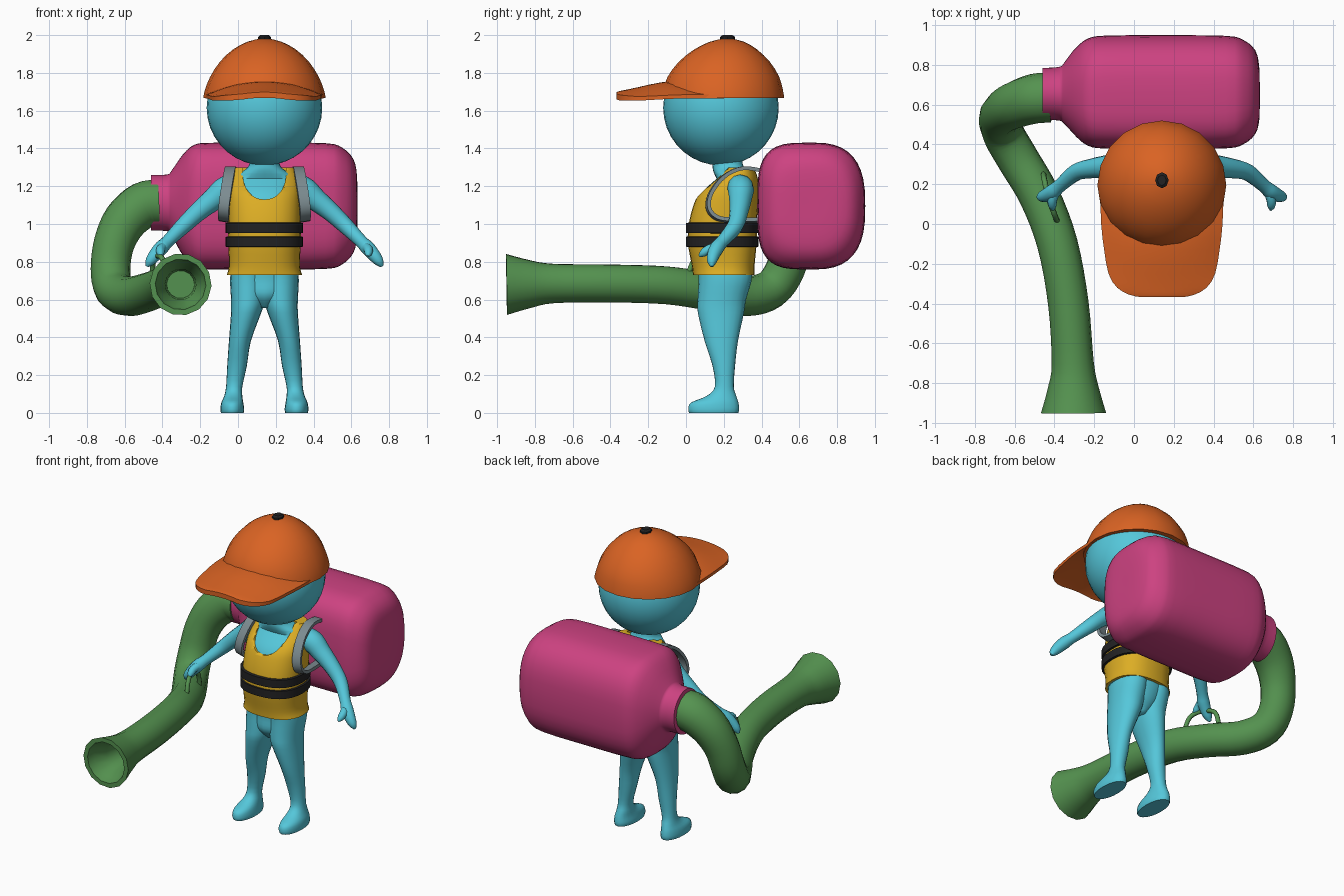
import bpy, bmesh, math
from mathutils import Vector

CX = 0.14  # body centre line


def material(name, rgb):
    m = bpy.data.materials.new(name)
    m.diffuse_color = (*rgb, 1)
    return m


SKIN = material("cyan_skin", (0.09, 0.57, 0.70))
ORANGE = material("orange", (0.70, 0.125, 0.017))
PINK = material("pink", (0.61, 0.055, 0.22))
GREEN = material("green", (0.09, 0.29, 0.08))
YELLOW = material("yellow", (0.72, 0.42, 0.018))
BLACK = material("black", (0.016, 0.016, 0.017))
GREY = material("grey", (0.20, 0.26, 0.28))


def smooth(rows, k=4):
    """Catmull-Rom resampling of rows of numbers."""
    out = []
    for i in range(len(rows) - 1):
        p0, p1, p2, p3 = (rows[max(i - 1, 0)], rows[i], rows[i + 1],
                          rows[min(i + 2, len(rows) - 1)])
        for s in range(k):
            t = s / k
            out.append(tuple(
                0.5 * (2 * b + (c - a) * t + (2 * a - 5 * b + 4 * c - d) * t * t
                       + (3 * b - a - 3 * c + d) * t ** 3)
                for a, b, c, d in zip(p0, p1, p2, p3)))
    return out + [tuple(rows[-1])]


def oval(c, u, v, a, b, n=2, sides=20, n2=None, phase=0.0):
    """Superellipse ring; n2 is the exponent on the +u half."""
    ring = []
    for i in range(sides):
        t = 2 * math.pi * i / sides + phase
        x, y = math.cos(t), math.sin(t)
        e = 2 / (n2 if n2 and x > 0 else n)
        ring.append(Vector(c) + Vector(u) * math.copysign(abs(x) ** e, x) * a
                    + Vector(v) * math.copysign(abs(y) ** e, y) * b)
    return ring


def loft(name, rings, mat, offset=0.0, mirror=False, angle=50):
    bm = bmesh.new()
    vs = [[bm.verts.new(p) for p in r] for r in rings]
    n = len(vs[0])
    for r, s in zip(vs, vs[1:]):
        for i in range(n):
            bm.faces.new((r[i], r[(i + 1) % n], s[(i + 1) % n], s[i]))
    bm.faces.new(vs[0])
    bm.faces.new(vs[-1])
    bmesh.ops.recalc_face_normals(bm, faces=bm.faces)
    me = bpy.data.meshes.new(name)
    bm.to_mesh(me)
    bm.free()
    me.materials.append(mat)
    ob = bpy.data.objects.new(name, me)
    bpy.context.collection.objects.link(ob)
    ob.location.x = offset
    bpy.ops.object.select_all(action='DESELECT')
    ob.select_set(True)
    bpy.context.view_layer.objects.active = ob
    bpy.ops.object.shade_smooth_by_angle(angle=math.radians(angle))
    if mirror:
        ob.modifiers.new("Mirror", 'MIRROR')
    return ob


X, Y, Z = (1, 0, 0), (0, 1, 0), (0, 0, 1)


def stack(rows, n=2, sides=20, grow=0.0):
    """Horizontal rings from rows of (x, y, z, rx, ry)."""
    return [oval(r[:3], X, Y, r[3] + grow, r[4] + grow, n, sides) for r in rows]


def sweep(rows, side, sides=12, phase=0.0):
    """Rings along a path of (x, y, z, a, b)."""
    pts = [Vector(r[:3]) for r in rows]
    u, rings = Vector(side), []
    for i, r in enumerate(rows):
        t = (pts[min(i + 1, len(pts) - 1)] - pts[max(i - 1, 0)]).normalized()
        u = (u - t * u.dot(t)).normalized()
        rings.append(oval(r[:3], u, t.cross(u), r[3], r[4], 2, sides, None, phase))
    return rings


def round_rows(rows):
    return smooth([(*r, r[3]) for r in rows])


# Head
head = [(0, 0.185, 1.615 - 0.305 * math.cos(math.pi * i / 18),
         0.306 * math.sin(math.pi * i / 18), 0.306 * math.sin(math.pi * i / 18))
        for i in range(18)]
head[0] = (0, 0.185, 1.31, 0.004, 0.004)
loft("head", stack(head, sides=32), SKIN, CX)

# Legs with feet, and hips
leg = [(0.08, 0.205, 0.76, 0.097, 0.14), (0.085, 0.207, 0.70, 0.097, 0.14),
       (0.087, 0.19, 0.6, 0.09, 0.128), (0.097, 0.185, 0.53, 0.08, 0.122),
       (0.13, 0.187, 0.38, 0.058, 0.088), (0.145, 0.2, 0.25, 0.052, 0.06),
       (0.16, 0.203, 0.14, 0.043, 0.05), (0.165, 0.188, 0.09, 0.048, 0.078),
       (0.17, 0.152, 0.055, 0.058, 0.125), (0.17, 0.147, 0.02, 0.063, 0.135),
       (0.17, 0.147, 0.0, 0.06, 0.13)]
loft("leg", stack(smooth(leg, 3), 2.1), SKIN, CX, True)
loft("hips", stack(smooth([(0, 0.19, 0.555, 0.03, 0.07), (0, 0.19, 0.62, 0.12, 0.122),
                           (0, 0.205, 0.70, 0.165, 0.137), (0, 0.205, 0.76, 0.17, 0.14)])),
     SKIN, CX)

# Chest and neck under the vest
vest_rows = [(0, 0.2, 0.73, 0.2, 0.163), (0, 0.197, 0.78, 0.188, 0.166),
             (0, 0.192, 0.9, 0.192, 0.182), (0, 0.195, 1.0, 0.192, 0.18),
             (0, 0.21, 1.1, 0.192, 0.17), (0, 0.228, 1.17, 0.19, 0.153),
             (0, 0.265, 1.24, 0.182, 0.115), (0, 0.285, 1.30, 0.155, 0.075)]
body = smooth(vest_rows, 4)
chest = [(x, y, z, a - 0.012, b - 0.012) for x, y, z, a, b in body if z < 1.25]
chest += smooth([(0, 0.25, 1.265, 0.14, 0.1), (0, 0.23, 1.29, 0.1, 0.088),
                 (0, 0.22, 1.32, 0.08, 0.08), (0, 0.215, 1.4, 0.08, 0.08)], 3)
loft("chest_and_neck", stack(chest, 2.3, 28), SKIN, CX)

# Vest with a scooped neckline
vest = loft("vest", stack(body, 2.4, 28), YELLOW, CX)
cutter = loft("neckline_cutter",
              [oval((0, y, 1.275), X, Z, 0.115, 0.145, 2.2, 32) for y in (-0.2, 0.26)],
              YELLOW, CX)
cutter.hide_render = True
cutter.hide_viewport = True
cut = vest.modifiers.new("Neckline", 'BOOLEAN')
cut.operation = 'DIFFERENCE'
cut.solver = 'EXACT'
cut.object = cutter

# Dark bands around the vest
for label, lo in (("lower_band", 0.877), ("upper_band", 0.95)):
    band = [(0, 0.192, lo + dz, 0.196 + g, 0.183 + g)
            for dz, g in ((0, -0.01), (0.003, 0.009), (0.055, 0.009), (0.058, -0.01))]
    loft(label, stack(band, 2.4, 28), BLACK, CX, angle=35)

# Arms, fingers and thumbs
arm = [(0.11, 0.28, 1.2, 0.065), (0.2, 0.29, 1.185, 0.07), (0.27, 0.288, 1.13, 0.06),
       (0.35, 0.28, 1.065, 0.05), (0.43, 0.26, 0.99, 0.043), (0.51, 0.195, 0.91, 0.034),
       (0.545, 0.165, 0.875, 0.038), (0.58, 0.145, 0.835, 0.034),
       (0.607, 0.137, 0.80, 0.025), (0.622, 0.137, 0.775, 0.008)]
loft("arm", sweep(round_rows(arm), Y), SKIN, CX, True)
thumb = [(0.535, 0.165, 0.88, 0.025), (0.55, 0.12, 0.865, 0.024),
         (0.55, 0.09, 0.845, 0.02), (0.547, 0.07, 0.83, 0.006)]
loft("thumb", sweep(round_rows(thumb), X), SKIN, CX, True)

# Shoulder straps
strap = [(0.175, 0.42, 1.28), (0.18, 0.3, 1.295), (0.19, 0.2, 1.25), (0.205, 0.13, 1.16),
         (0.215, 0.12, 1.08), (0.215, 0.17, 1.03), (0.21, 0.27, 1.02), (0.2, 0.42, 1.02)]
loft("shoulder_strap", sweep(smooth([(*p, 0.04, 0.014) for p in strap]), X, 4, math.pi / 4),
     GREY, CX, True, 35)

# Cap crown, brim and button
crown = [(0, 0.195, 1.668, 0.324, 0.325), (0, 0.196, 1.71, 0.315, 0.317),
         (0, 0.198, 1.78, 0.287, 0.295), (0, 0.203, 1.86, 0.235, 0.24),
         (0, 0.21, 1.925, 0.165, 0.165), (0, 0.217, 1.965, 0.09, 0.09),
         (0, 0.22, 1.982, 0.02, 0.02)]
loft("cap_crown", stack(smooth(crown, 2), 2, 20), ORANGE, CX)

brim_rows = [(0.2, 0.312, 1.72, 0.035, 0.02), (0.0, 0.305, 1.755, 0.07, 0.02),
             (-0.13, 0.29, 1.75, 0.07, 0.02), (-0.25, 0.268, 1.725, 0.05, 0.022),
             (-0.32, 0.225, 1.71, 0.03, 0.026), (-0.355, 0.165, 1.703, 0.018, 0.03),
             (-0.367, 0.11, 1.698, 0.008, 0.03)]
brim = []
for y, w, z, droop, thick in smooth(brim_rows, 2):
    ts = [i / 6 for i in range(-6, 7)]
    top = [Vector((w * t, y, z - droop * t * t)) for t in ts]
    brim.append(top + [p - Vector((0, 0, thick)) for p in reversed(top)])
loft("cap_brim", brim, ORANGE, CX)
loft("cap_button", stack([(0, 0.22, 1.97, 0.034, 0.04), (0, 0.22, 1.99, 0.034, 0.04),
                          (0, 0.22, 2.0, 0.022, 0.026)], 2, 8), BLACK, CX, angle=30)

# Backpack tank, boxy towards the wearer and rounder behind
tank_rows = [(-0.46, 0.13, 0.147, 1.112, 2), (-0.375, 0.135, 0.15, 1.112, 2),
             (-0.35, 0.155, 0.175, 1.11, 2.1), (-0.29, 0.225, 0.27, 1.1, 2.5),
             (-0.23, 0.27, 0.325, 1.095, 3), (-0.14, 0.284, 0.335, 1.095, 3.2),
             (0.15, 0.286, 0.336, 1.095, 3.2), (0.46, 0.283, 0.333, 1.095, 3.2),
             (0.55, 0.262, 0.31, 1.095, 3), (0.61, 0.21, 0.25, 1.095, 2.8),
             (0.63, 0.13, 0.16, 1.095, 2.5), (0.632, 0.02, 0.02, 1.095, 2)]
tank = [oval((x, 0.663 - 0.025 * max(0, 1 - a / 0.2), cz), Y, Z, a, b, n * 1.3 - 0.6, 40, n * 0.6 + 0.8)
        for x, a, b, cz, n in smooth(tank_rows, 3)]
loft("backpack_tank", tank, PINK)

# Hose ending in a flared open nozzle
hose_rows = [(-0.42, 0.635, 1.112, 0.125), (-0.5, 0.63, 1.1, 0.125),
             (-0.595, 0.6, 1.02, 0.118), (-0.655, 0.565, 0.9, 0.108),
             (-0.675, 0.525, 0.76, 0.105), (-0.655, 0.45, 0.655, 0.105),
             (-0.58, 0.32, 0.617, 0.105), (-0.475, 0.14, 0.64, 0.103),
             (-0.385, -0.1, 0.675, 0.102), (-0.33, -0.4, 0.685, 0.102),
             (-0.308, -0.7, 0.685, 0.106), (-0.305, -0.83, 0.682, 0.13),
             (-0.304, -0.95, 0.68, 0.164)]
hose = sweep(round_rows(hose_rows), Y, 14)
rim = hose[-1]
mid = sum(rim, Vector()) / len(rim)
for scale, depth in ((0.82, 0.0), (0.74, 0.05), (0.5, 0.12), (0.45, 0.25)):
    hose.append([mid + (p - mid) * scale + Vector((0, depth, 0)) for p in rim])
loft("hose_and_nozzle", hose, GREEN)

# Grip on the hose
grip = [(-0.455, 0.25, 0.7, 0.014), (-0.45, 0.22, 0.79, 0.014), (-0.43, 0.13, 0.83, 0.014),
        (-0.4, 0.05, 0.815, 0.014), (-0.385, 0.01, 0.73, 0.014)]
loft("hose_grip", sweep(round_rows(grip), X, 8), GREEN)
